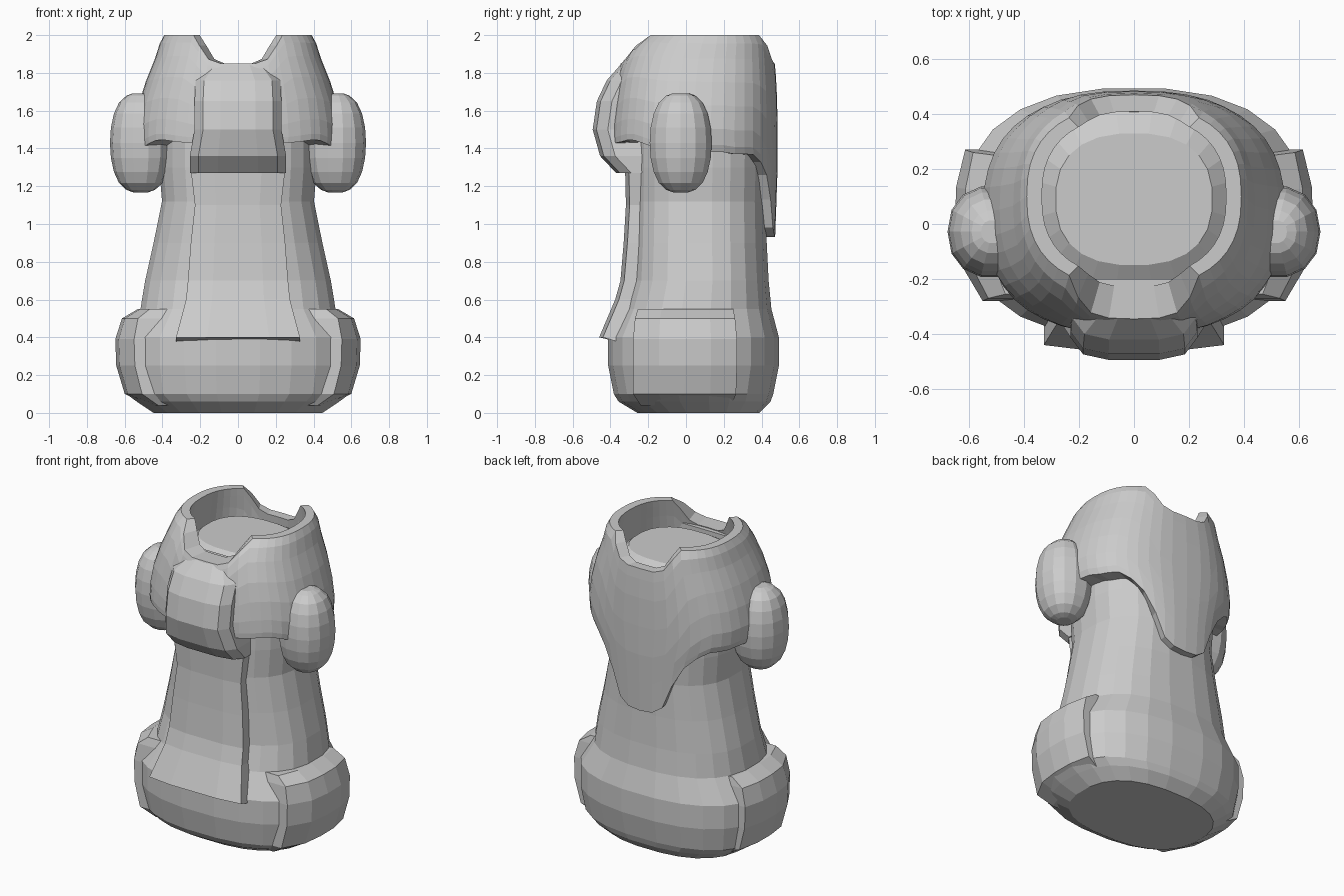
import bpy, bmesh, math

if "Cube" in bpy.data.objects:
    bpy.data.objects.remove(bpy.data.objects["Cube"])

grey = bpy.data.materials.new("plain_grey")
grey.diffuse_color = (0.6, 0.6, 0.6, 1)
grey.use_nodes = True
grey.node_tree.nodes["Principled BSDF"].inputs["Base Color"].default_value = grey.diffuse_color


def loft(name, rings, wrap=False):
    """Skin a list of equal-length closed rings, capped or wrapped round."""
    bm = bmesh.new()
    vs = [[bm.verts.new(p) for p in r] for r in rings]
    n = len(rings[0])
    for i in range(len(vs) if wrap else len(vs) - 1):
        a, b = vs[i], vs[(i + 1) % len(vs)]
        for j in range(n):
            k = (j + 1) % n
            bm.faces.new((a[j], a[k], b[k], b[j]))
    if not wrap:
        bm.faces.new(vs[0])
        bm.faces.new(vs[-1])
    bmesh.ops.recalc_face_normals(bm, faces=bm.faces)
    me = bpy.data.meshes.new(name)
    bm.to_mesh(me)
    bm.free()
    me.materials.append(grey)
    ob = bpy.data.objects.new(name, me)
    bpy.context.collection.objects.link(ob)
    return ob


def power(v, e):
    return math.copysign(abs(v) ** e, v)


def oval(ang, z, hx, yf, yb, n=2.45):
    """Point on a squarish oval of half width hx, from y = yf to y = yb."""
    return (hx * power(math.cos(ang), 2 / n),
            (yf + yb) / 2 + (yb - yf) / 2 * power(math.sin(ang), 2 / n), z)


def lerp(table, x):
    """Interpolate rows of (key, values...) sorted by key."""
    if x <= table[0][0]:
        return table[0][1:]
    for a, b in zip(table, table[1:]):
        if x <= b[0]:
            t = (x - a[0]) / (b[0] - a[0])
            return tuple(p + (q - p) * t for p, q in zip(a[1:], b[1:]))
    return table[-1][1:]


# Body core: base bulge, tapering trunk and neck stump
core = [(0, .45, -.26, .39), (.06, .54, -.36, .45), (.1, .595, -.385, .465),
        (.25, .62, -.415, .495), (.4, .62, -.415, .495), (.55, .52, -.345, .455),
        (.7, .495, -.30, .44), (.9, .45, -.29, .43), (1.12, .405, -.285, .425),
        (1.3, .42, -.285, .43), (1.6, .42, -.28, .43), (1.76, .37, -.25, .42),
        (1.80, .34, -.23, .41), (1.85, .285, -.15, .33)]
angles = [2 * math.pi * (i + .5) / 24 for i in range(24)]
loft("body", [[oval(a, *row) for a in angles] for row in core])

# Hooded collar: notched rim front and back, bib hanging at the back
outer = [(.93, .42, -.36, .472), (1.15, .43, -.36, .48), (1.3, .48, -.38, .485),
         (1.4, .54, -.40, .485), (1.5, .55, -.405, .485), (1.68, .518, -.385, .482),
         (1.8, .47, -.365, .475), (1.9, .43, -.325, .465), (1.97, .41, -.275, .455),
         (2.0, .39, -.23, .43)]
inner = [(.93, .39, -.25, .41), (1.6, .39, -.25, .41), (1.8, .36, -.24, .415),
         (2.0, .335, -.19, .39)]
notch = [(.09, 1.85), (.14, 1.87), (.20, 1.95), (.24, 2.0)]
bib = [(0, .93), (.11, .94), (.17, .99), (.21, 1.1), (.245, 1.21), (.30, 1.31), (.36, 1.37)]
flap = [(-.36, 1.43), (-.29, 1.45), (-.14, 1.395), (.1, 1.38)]
steps = (0, .06, .2, .4, .6, .8, .93, 1)
columns = []
for i in range(44):
    a = 2 * math.pi * i / 44
    top = lerp(notch, abs(oval(a, 0, .40, -.24, .44)[0]))[0]
    x, y, _ = oval(a, 0, .45, -.40, .48)
    low = lerp(bib, abs(x))[0] if y > .2 else lerp(flap, y)[0]
    heights = [low + (top - low) * s for s in steps]
    columns.append([oval(a, z, *lerp(outer, z)) for z in heights] +
                   [oval(a, z, *lerp(inner, z)) for z in reversed(heights)])
loft("hooded_collar", columns, wrap=True)

# Rounded front block hanging between the collar flaps
block = [(1.27, -.37, .21), (1.36, -.455, .21), (1.5, -.494, .185), (1.65, -.472, .185),
         (1.76, -.42, .18), (1.845, -.345, .12)]
rings = []
for z, y, w in block:
    front = [(-w - .045, y + .08), (-w, y + .02), (-w / 2, y), (w / 2, y),
             (w, y + .02), (w + .045, y + .08)]
    rings.append([(x, yy, z) for x, yy in front + [(w + .045, -.2), (-w - .045, -.2)]])
loft("front_block", rings)

# Front apron flaring over the base
apron = [(.40, -.46, .328), (.6, -.375, .275), (.7, -.347, .265), (.9, -.33, .25),
         (1.1, -.318, .228), (1.27, -.322, .248), (1.3, -.322, .25)]
rings = []
for z, y, w in apron:
    back = z - .03 if z == .40 else z
    rings.append([(-w, y + .02, z), (-w / 2, y, z), (w / 2, y, z), (w, y + .02, z),
                  (w, y + .12, back), (-w, y + .12, back)])
loft("front_apron", rings)

# Raised side plates on the base, and stubby arms
plate = [(.04, .47, -.24, .24), (.1, .60, -.28, .265), (.25, .645, -.28, .27),
         (.39, .65, -.28, .27), (.5, .615, -.27, .26), (.55, .53, -.255, .25)]
for side, label in ((-1, "left"), (1, "right")):
    rings = []
    for z, hx, y0, y1 in plate:
        ys = [y0 + (y1 - y0) * k / 4 for k in range(5)]
        pts = [(hx * (1 - (abs(y - .04) / .455) ** 2.8) ** .357, y) for y in ys]
        rings.append([(side * x, y, z) for x, y in pts] +
                     [(side * (x - .2), y, z) for x, y in reversed(pts)])
    loft(label + "_base_plate", rings)

    # pill-shaped arm, partly sunk into the body
    rings = []
    for k in range(11):
        lat = math.pi * k / 10 - math.pi / 2
        r = max(.12, math.cos(lat)) ** .65
        z = 1.43 + .262 * math.sin(lat)
        rings.append([(side * (.515 + .163 * r * power(math.cos(a), .9)),
                       -.028 + .168 * r * power(math.sin(a), .9), z)
                      for a in [2 * math.pi * j / 14 for j in range(14)]])
    loft(label + "_arm", rings)
